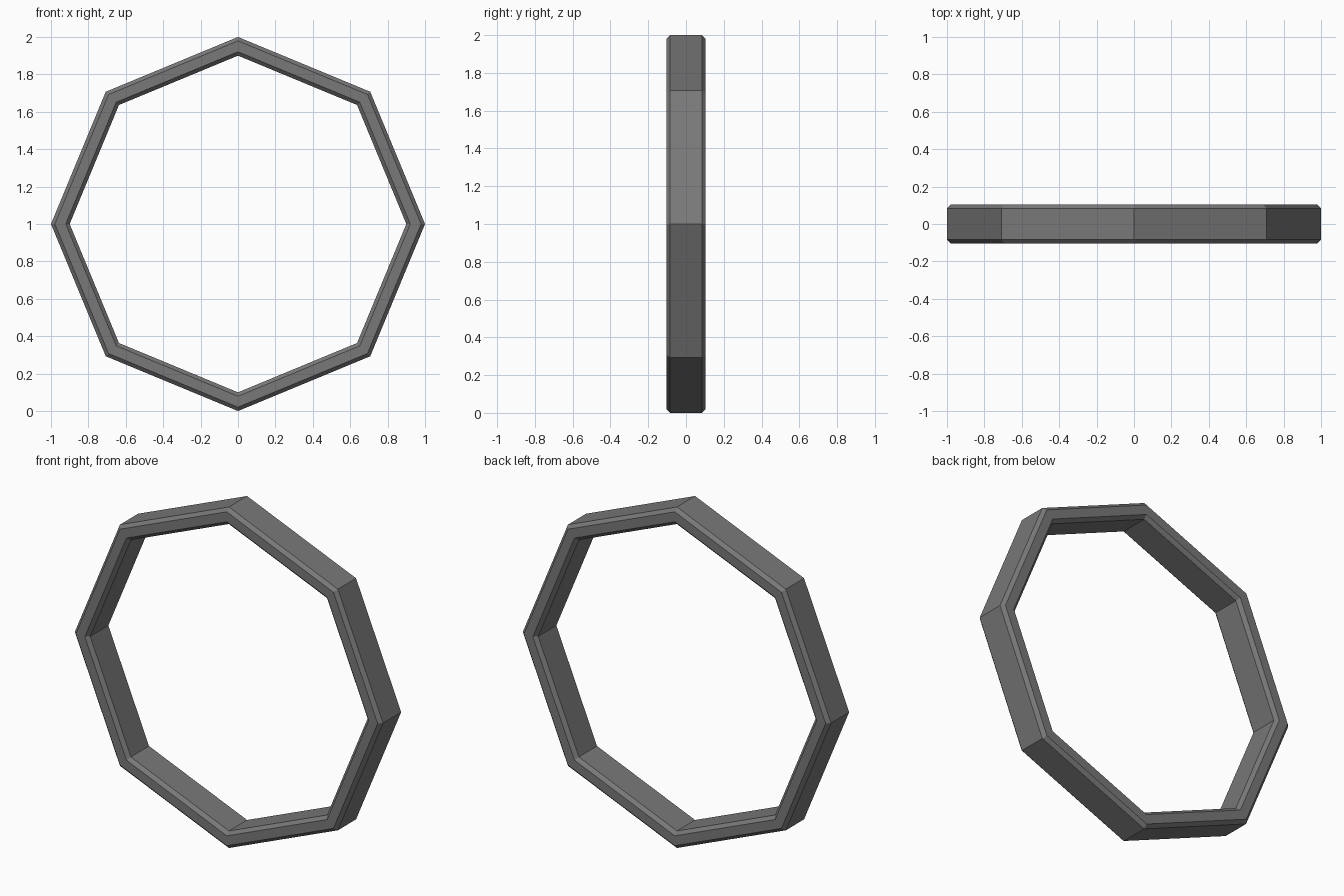
import bpy, bmesh
from math import sin, cos, pi

if "Cube" in bpy.data.objects:
    bpy.data.objects.remove(bpy.data.objects["Cube"])

SIDES = 8
R_OUT, R_IN, HALF = 1.0, 0.9, 0.104     # corner radii and half depth
CR, CY = 0.021, 0.02                    # chamfer along radius and depth

# Chamfered cross-section (radius, depth)
profile = [(R_OUT, -HALF + CY), (R_OUT, HALF - CY),
           (R_OUT - CR, HALF), (R_IN + CR, HALF),
           (R_IN, HALF - CY), (R_IN, -HALF + CY),
           (R_IN + CR, -HALF), (R_OUT - CR, -HALF)]

# Octagonal ring: sweep the section around the y axis
bm = bmesh.new()
rings = []
for i in range(SIDES):
    a = 2 * pi * i / SIDES
    rings.append([bm.verts.new((r * cos(a), y, 1 + r * sin(a))) for r, y in profile])
n = len(profile)
for i in range(SIDES):
    p, q = rings[i], rings[(i + 1) % SIDES]
    for j in range(n):
        k = (j + 1) % n
        bm.faces.new((p[j], p[k], q[k], q[j]))
bmesh.ops.recalc_face_normals(bm, faces=bm.faces)
mesh = bpy.data.meshes.new("octagonal_ring")
bm.to_mesh(mesh)
bm.free()
ring = bpy.data.objects.new("octagonal_ring", mesh)
bpy.context.collection.objects.link(ring)

# Dark grey finish
mat = bpy.data.materials.new("dark_grey")
mat.diffuse_color = (0.19, 0.19, 0.19, 1)
mat.use_nodes = True
mat.node_tree.nodes["Principled BSDF"].inputs["Base Color"].default_value = mat.diffuse_color
mesh.materials.append(mat)
